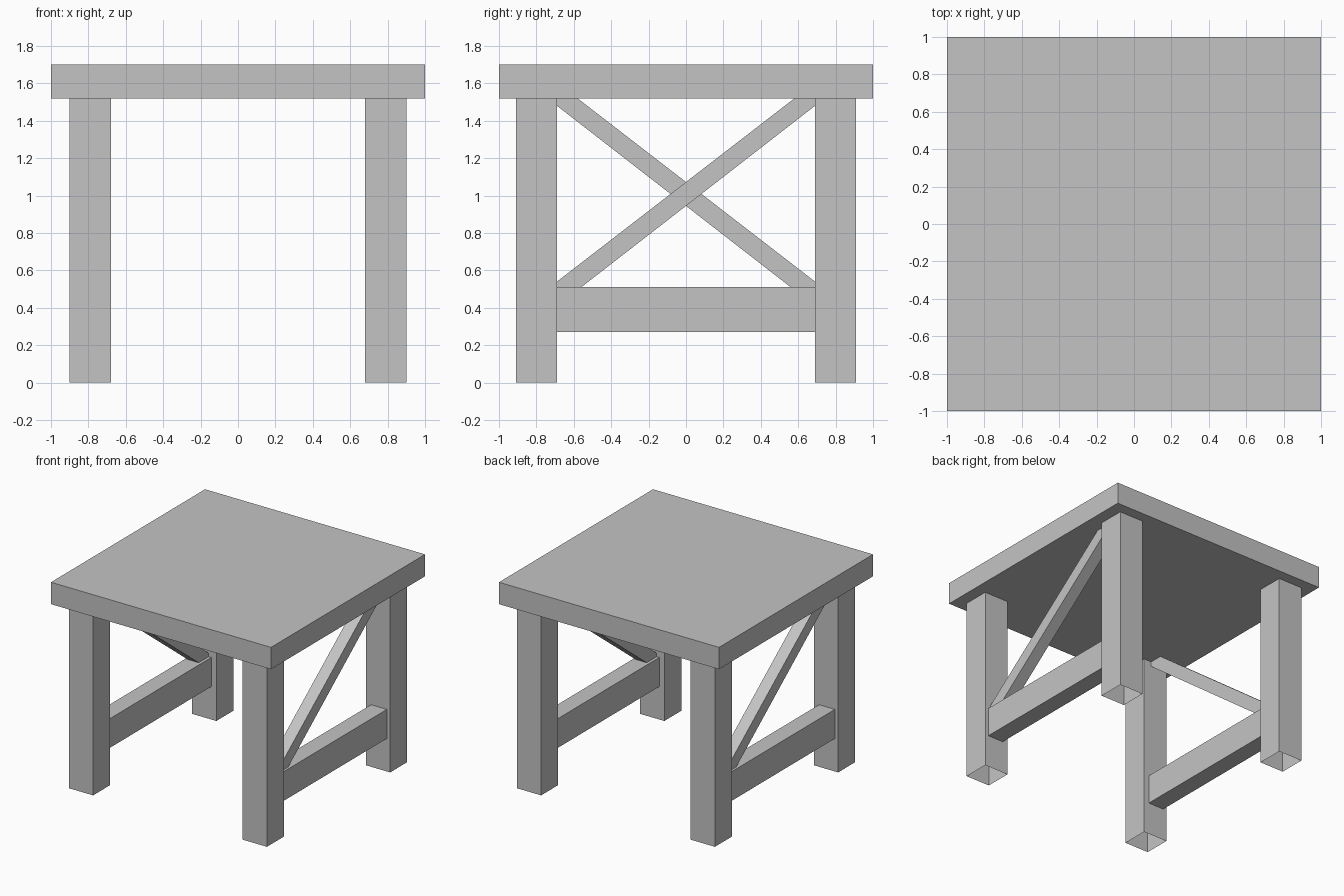
import bpy
import bmesh
from mathutils import Matrix, Vector

cube = bpy.data.objects.get("Cube")
if cube:
    bpy.data.objects.remove(cube, do_unlink=True)

# One plain grey for everything
grey = bpy.data.materials.new("plain_grey")
grey.use_nodes = True
colour = (0.55, 0.55, 0.55, 1)
grey.diffuse_color = colour
grey.node_tree.nodes["Principled BSDF"].inputs["Base Color"].default_value = colour

UNDERSIDE = 1.52
LEG_INNER_Y = 0.69
RAIL_TOP = 0.51


def finish(name, bm):
    mesh = bpy.data.meshes.new(name)
    bm.to_mesh(mesh)
    bm.free()
    mesh.materials.append(grey)
    obj = bpy.data.objects.new(name, mesh)
    bpy.context.collection.objects.link(obj)
    return obj


def box(name, low, high, open_bottom=False):
    low, high = Vector(low), Vector(high)
    bm = bmesh.new()
    matrix = Matrix.Translation((low + high) / 2) @ Matrix.Diagonal((*(high - low), 1))
    bmesh.ops.create_cube(bm, size=1, matrix=matrix)
    if open_bottom:
        bm.normal_update()
        under = [f for f in bm.faces if f.normal.z < -0.9]
        bmesh.ops.delete(bm, geom=under, context='FACES_ONLY')
    return finish(name, bm)


def brace(name, side):
    # Diagonal bar trimmed flush against the legs, rail and top
    outline = [(-LEG_INNER_Y, RAIL_TOP), (-0.56, RAIL_TOP), (LEG_INNER_Y, 1.48),
               (LEG_INNER_Y, UNDERSIDE), (0.58, UNDERSIDE), (-LEG_INNER_Y, 0.54)]
    bm = bmesh.new()
    face = bm.faces.new([bm.verts.new((0.75, y, z)) for y, z in outline])
    moved = bmesh.ops.extrude_face_region(bm, geom=[face])["geom"]
    verts = [v for v in moved if isinstance(v, bmesh.types.BMVert)]
    bmesh.ops.translate(bm, verts=verts, vec=(0.1, 0, 0))
    # The opposite side is the same bar turned half way round
    bmesh.ops.scale(bm, verts=bm.verts, vec=(side, side, 1))
    bmesh.ops.recalc_face_normals(bm, faces=bm.faces)
    return finish(name, bm)


# Table top
box("table_top", (-1, -1, UNDERSIDE), (1, 1, 1.70))

for side, side_name in ((1, "left"), (-1, "right")):
    # Hollow legs, open at the floor
    for end, end_name in ((-1, "front"), (1, "back")):
        x, y = side * 0.79, end * 0.80
        box(f"{end_name}_{side_name}_leg", (x - 0.11, y - 0.11, 0),
            (x + 0.11, y + 0.11, UNDERSIDE), open_bottom=True)
    # Low side rail between the legs
    x = side * 0.798
    box(f"{side_name}_rail", (x - 0.072, -LEG_INNER_Y, 0.27),
        (x + 0.072, LEG_INNER_Y, RAIL_TOP))
    # Diagonal brace above the rail
    brace(f"{side_name}_brace", side)
